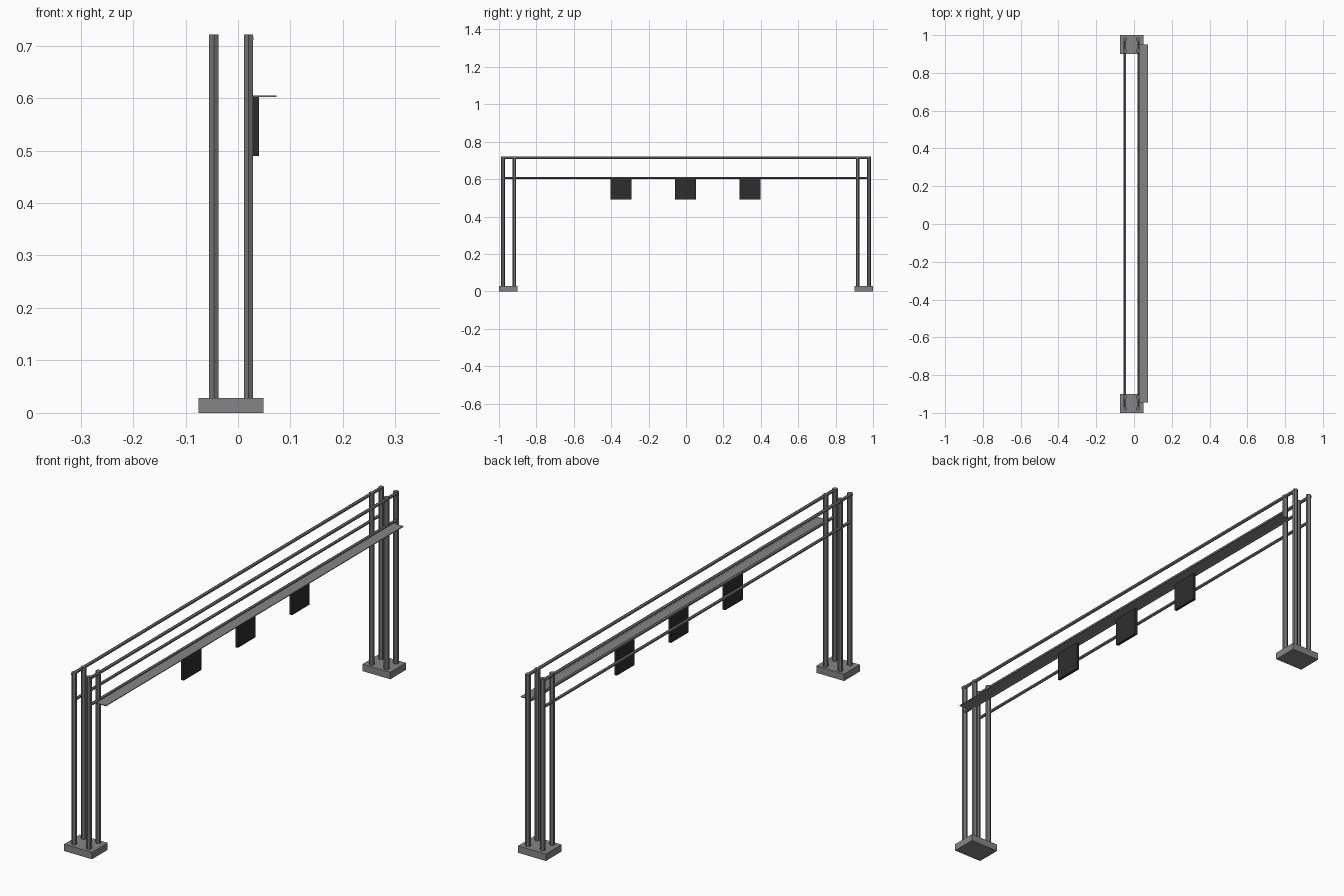
import bpy
import bmesh
from math import pi
from mathutils import Matrix, Vector

old = bpy.data.objects.get("Cube")
if old:
    bpy.data.objects.remove(old)


def material(name, r, g, b):
    mat = bpy.data.materials.new(name)
    mat.use_nodes = True
    mat.diffuse_color = (r, g, b, 1)
    mat.node_tree.nodes["Principled BSDF"].inputs["Base Color"].default_value = (r, g, b, 1)
    return mat


concrete = material("concrete grey", 0.23, 0.235, 0.23)
steel = material("steel grey", 0.17, 0.175, 0.17)
dark = material("panel dark grey", 0.027, 0.027, 0.027)


def finish(name, bm, mat):
    mesh = bpy.data.meshes.new(name)
    bm.to_mesh(mesh)
    bm.free()
    mesh.materials.append(mat)
    obj = bpy.data.objects.new(name, mesh)
    bpy.context.collection.objects.link(obj)
    return obj


def box(name, low, high, mat):
    low, high = Vector(low), Vector(high)
    bm = bmesh.new()
    bmesh.ops.create_cube(bm, size=1)
    bmesh.ops.scale(bm, vec=high - low, verts=bm.verts)
    bmesh.ops.translate(bm, vec=(low + high) / 2, verts=bm.verts)
    return finish(name, bm, mat)


def tube(name, centre, radius, length, mat, along_y=False):
    """Six-sided bar, upright or lying along y."""
    bm = bmesh.new()
    bmesh.ops.create_cone(bm, cap_ends=True, segments=6, radius1=radius,
                          radius2=radius, depth=length)
    if along_y:
        bmesh.ops.rotate(bm, matrix=Matrix.Rotation(pi / 2, 3, "X"), verts=bm.verts)
    bmesh.ops.translate(bm, vec=centre, verts=bm.verts)
    return finish(name, bm, mat)


TOP = 0.721
BASE = 0.028

# Footings, each carrying four posts
for end, s in (("front", -1), ("back", 1)):
    y0, y1 = sorted((s * 0.9, s * 1.0))
    box(f"{end}_footing", (-0.075, y0, 0), (0.049, y1, BASE), concrete)
    for side, x in (("right", -0.046), ("left", 0.02)):
        for spot, y in (("outer", 0.978), ("inner", 0.918)):
            tube(f"{end}_{side}_{spot}_post", (x, s * y, (TOP + BASE) / 2),
                 0.0104, TOP - BASE, steel)

# Upper and lower beams spanning between the posts
for side, x in (("right", -0.0495), ("left", 0.0235)):
    tube(f"{side}_upper_beam", (x, 0, 0.714), 0.0068, 1.97, steel, True)
    tube(f"{side}_lower_beam", (x, 0, 0.606), 0.0062, 1.95, steel, True)

# Thin walkway plate along the left side
box("walkway_plate", (0.024, -0.945, 0.602), (0.073, 0.95, 0.605), concrete)

# Hanging panels under the plate
for i, y in enumerate((-0.347, -0.002, 0.343)):
    box(f"hanging_panel_{i + 1}", (0.029, y - 0.056, 0.49),
        (0.04, y + 0.056, 0.602), dark)
